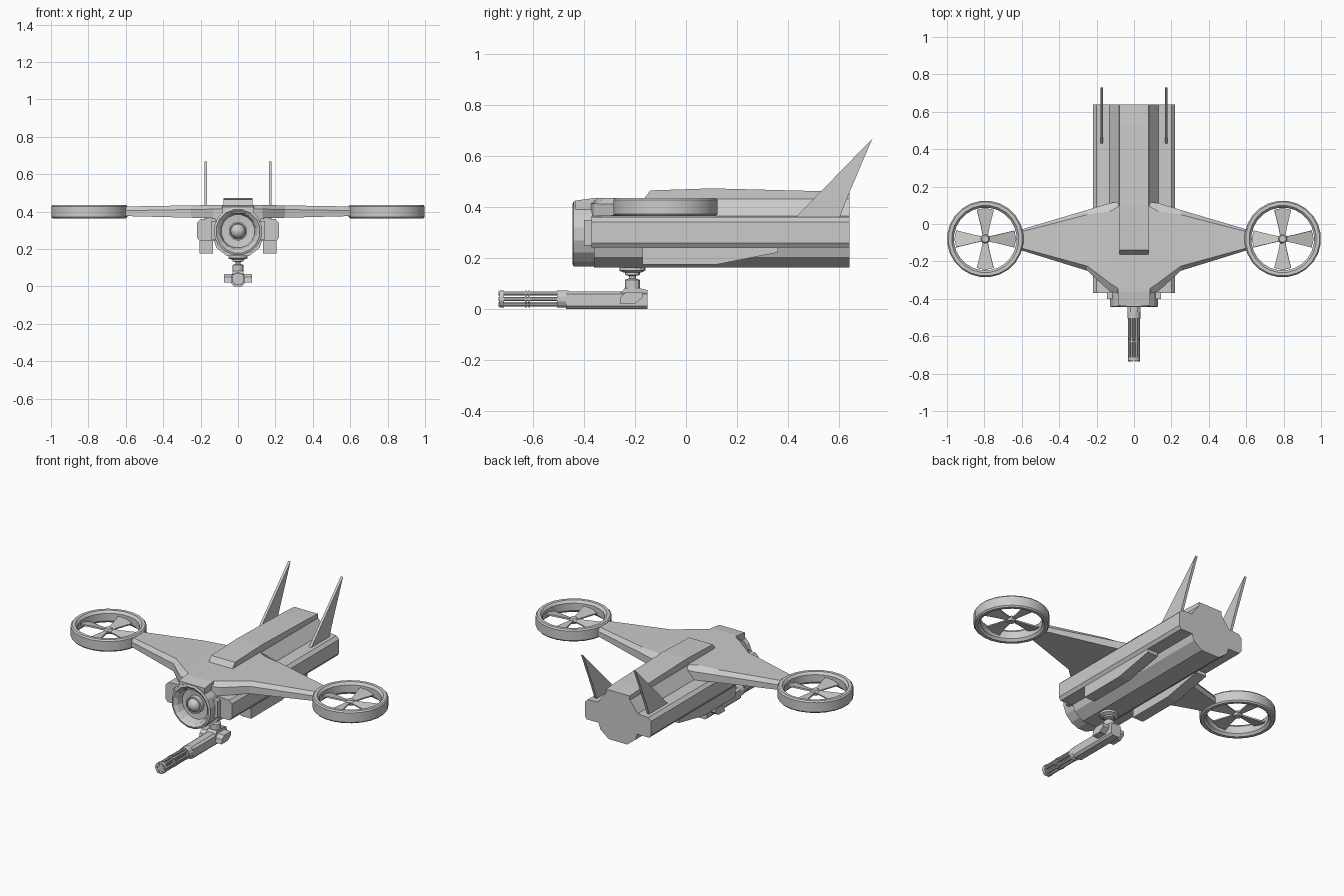
import bpy, bmesh
from math import sin, cos, pi, radians
from mathutils import Matrix, Vector

if "Cube" in bpy.data.objects:
    bpy.data.objects.remove(bpy.data.objects["Cube"])


def finish(name, bm, smooth=False):
    bmesh.ops.recalc_face_normals(bm, faces=bm.faces[:])
    me = bpy.data.meshes.new(name)
    bm.to_mesh(me)
    bm.free()
    ob = bpy.data.objects.new(name, me)
    bpy.context.collection.objects.link(ob)
    if smooth:
        bpy.ops.object.select_all(action='DESELECT')
        ob.select_set(True)
        bpy.context.view_layer.objects.active = ob
        bpy.ops.object.shade_smooth_by_angle(angle=radians(35))
    return ob


def loft(name, sections):
    """Skin a list of equal-length closed sections and cap both ends."""
    bm = bmesh.new()
    rings = [[bm.verts.new(p) for p in s] for s in sections]
    n = len(rings[0])
    for a, b in zip(rings, rings[1:]):
        for i in range(n):
            j = (i + 1) % n
            bm.faces.new((a[i], a[j], b[j], b[i]))
    bm.faces.new(rings[0])
    bm.faces.new(rings[-1])
    return finish(name, bm)


def prism_y(name, pts, y0, y1):
    return loft(name, [[(x, y, z) for x, z in pts] for y in (y0, y1)])


def prism_x(name, pts, x0, x1):
    return loft(name, [[(x, y, z) for y, z in pts] for x in (x0, x1)])


def lathe(name, prof, centre, axis='Z', n=16, closed=False, smooth=False):
    """Revolve (radius, height) points; axis Y runs height along +y."""
    rot = Matrix.Rotation(-pi / 2, 4, 'X') if axis == 'Y' else Matrix()
    m = Matrix.Translation(Vector(centre)) @ rot
    bm = bmesh.new()
    rings = [[bm.verts.new(m @ Vector((r * cos(2 * pi * (i + .5) / n),
                                       r * sin(2 * pi * (i + .5) / n), h)))
              for i in range(n)] for r, h in prof]
    pairs = list(zip(rings, rings[1:]))
    if closed:
        pairs.append((rings[-1], rings[0]))
    else:
        bm.faces.new(rings[0])
        bm.faces.new(rings[-1])
    for a, b in pairs:
        for i in range(n):
            j = (i + 1) % n
            bm.faces.new((a[i], a[j], b[j], b[i]))
    return finish(name, bm, smooth)


# Fuselage hull
half = [(.06, .163), (.115, .205), (.13, .25), (.13, .365), (.08, .432)]
prism_y("fuselage", half + [(-x, z) for x, z in reversed(half)], -.36, .64)

# Round nose collar with recessed face and sensor ball
lathe("nose_collar", [(.13, .12), (.13, 0), (.118, -.005), (.1, .01),
                      (.09, .045), (.045, .05)], (0, -.44, .295), 'Y', 16)
lathe("sensor_ball", [(.04 * sin(pi * i / 8) + .0005, -.04 * cos(pi * i / 8))
                      for i in range(9)], (0, -.405, .295), 'Y', 16, smooth=True)
lathe("sensor_ring", [(.05, 0), (.05, -.03), (.042, -.03), (.042, 0)],
      (0, -.39, .295), 'Y', 16, closed=True)

# Dorsal spine
prism_x("dorsal_spine", [(-.17, .425), (-.14, .465), (.1, .473), (.53, .462),
                         (.64, .456), (.64, .41), (-.17, .41)], -.078, .078)
# Wing centre plate
prism_x("wing_centre", [(-.435, .39), (-.435, .425), (-.36, .435), (.1, .435),
                        (.12, .39)], -.085, .085)

for s, side in ((-1, "left"), (1, "right")):
    # Side pod running along the hull
    prism_y(side + "_side_pod", [(s * x, z) for x, z in
            [(.12, .242), (.205, .242), (.218, .26), (.218, .342),
             (.2, .36), (.12, .365)]], -.37, .64)
    # Lower rail with a tapered tail
    prism_x(side + "_lower_rail", [(-.17, .25), (-.17, .175), (.12, .175),
                                   (.36, .222), (.36, .25)], s * .135, s * .205)
    # Cheek block beside the nose
    prism_y(side + "_cheek", [(s * x, z) for x, z in
            [(.11, .25), (.145, .25), (.145, .35), (.11, .35)]], -.4, -.34)

    # Wing: stations of x, leading y, trailing y, bevel, bottom z, top z
    stations = [(.07, -.375, .12, .02, .362, .435),
                (.13, -.36, .112, .045, .364, .435),
                (.25, -.25, .075, .025, .367, .433),
                (.605, -.14, -.03, .012, .376, .427)]
    loft(side + "_wing", [[(s * x, a, b0), (s * x, a, t - .022),
                           (s * x, a + v, t), (s * x, b - v, t),
                           (s * x, b, t - .022), (s * x, b, b0)]
                          for x, a, b, v, b0, t in stations])

    # Rotor duct
    c = Vector((s * .795, -.08, .4))
    lathe(side + "_rotor_duct", [(.198, -.036), (.205, -.028), (.205, .028),
                                 (.198, .036), (.18, .036), (.168, .022),
                                 (.168, -.022), (.18, -.036)],
          c, 'Z', 24, closed=True, smooth=True)
    # Rotor hub and four flared blades
    lathe(side + "_rotor_hub", [(.022, -.014), (.026, 0), (.018, .014)], c, 'Z', 12)
    for k in range(4):
        m = Matrix.Translation(c) @ Matrix.Rotation(k * pi / 2, 4, 'Z') \
            @ Matrix.Rotation(radians(12), 4, 'X')
        outline = [(.01, -.012), (.06, -.022), (.155, -.046),
                   (.166, 0), (.155, .046), (.06, .022), (.01, .012)]
        loft(f"{side}_blade_{k + 1}", [[m @ Vector((x, y, z)) for x, y in outline]
                                       for z in (-.004, .004)])

    # Tail fin
    prism_x(side + "_tail_fin", [(.425, .355), (.6, .355), (.637, .45),
                                 (.73, .668)], s * .165, s * .18)

    # Gun side box
    prism_x(side + "_gun_box", [(-.26, .022), (-.2, .022), (-.17, .045),
                                (-.17, .066), (-.235, .066), (-.255, .05)],
            s * .03, s * .074)

# Turret mount under the hull
lathe("turret_mount", [(.035, -.022), (.052, -.014), (.052, .012)],
      (0, -.21, .165), 'Z', 16)
lathe("turret_neck", [(.03, .07), (.03, .115), (.014, .12), (.014, .13),
                      (.03, .134), (.03, .15)], (0, -.21, 0), 'Z', 12)

# Gun housing with stepped top
prism_y("gun_housing", [(-.034, .012), (-.022, 0), (.022, 0), (.034, .012),
                        (.034, .06), (.02, .07), (-.02, .07), (-.034, .06)],
        -.47, -.15)
prism_x("gun_saddle", [(-.26, .06), (-.24, .082), (-.18, .082), (-.15, .074),
                       (-.15, .06)], -.03, .03)

# Rotary barrels, collar, clamp rings and muzzle disc
gz = .04
for k in range(6):
    a = k * pi / 3
    lathe(f"barrel_{k + 1}", [(.0085, -.735), (.0085, -.45)],
          (.024 * cos(a), 0, gz + .024 * sin(a)), 'Y', 8)
lathe("barrel_shaft", [(.008, -.72), (.008, -.45)], (0, 0, gz), 'Y', 8)
for nm, r, y0, y1 in (("collar", .035, -.505, -.46), ("clamp_rear", .034, -.616, -.61),
                      ("clamp_front", .034, -.63, -.624), ("muzzle", .034, -.73, -.712)):
    lathe("barrel_" + nm, [(r, y0), (r, y1)], (0, 0, gz), 'Y', 12)
